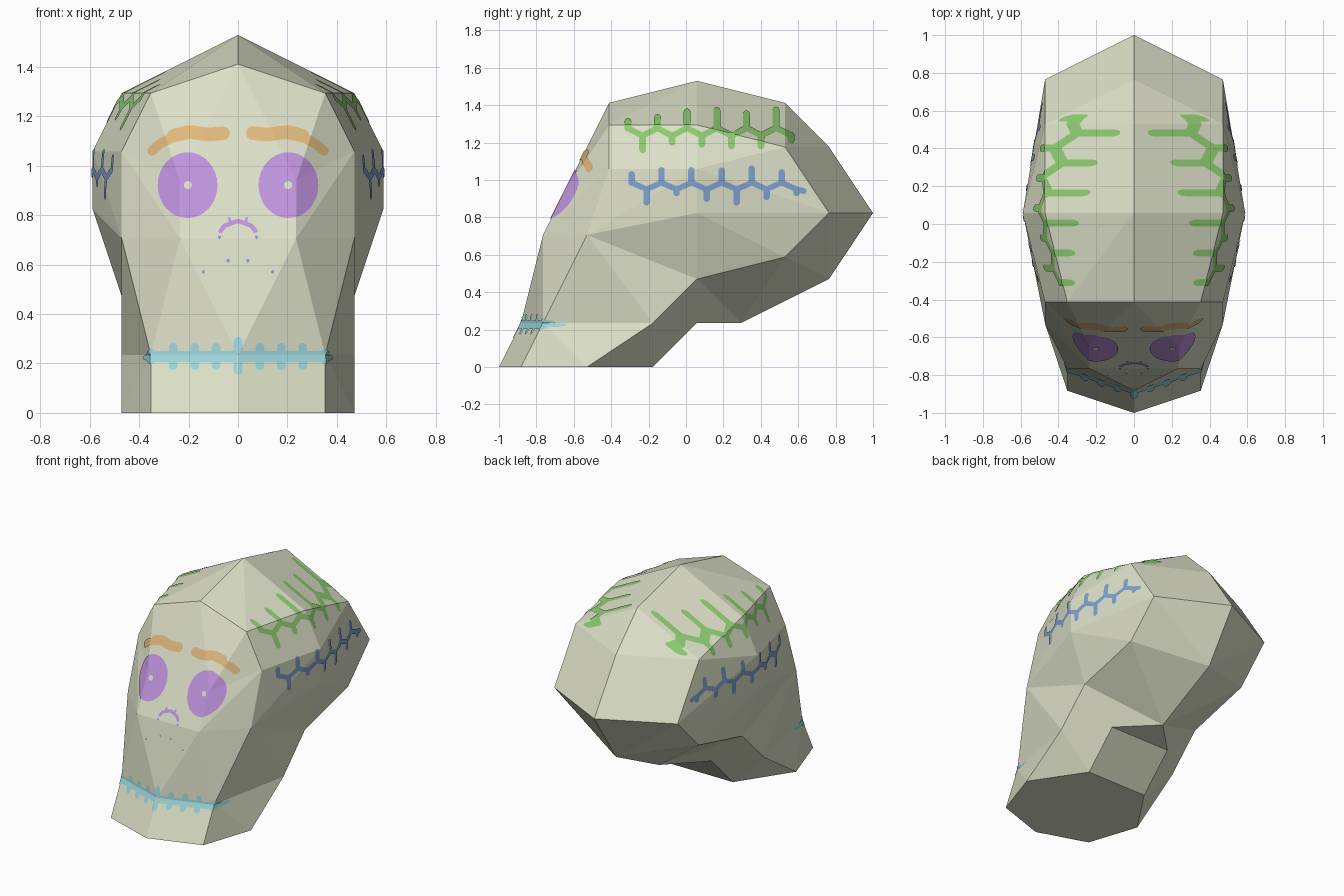
import bpy, bmesh, math
from mathutils import Vector
from mathutils.bvhtree import BVHTree

cube = bpy.data.objects.get("Cube")
if cube:
    bpy.data.objects.remove(cube, do_unlink=True)

UNIT = 2 / 17


def material(name, rgb):
    mat = bpy.data.materials.new(name)
    mat.use_nodes = True
    mat.diffuse_color = (*rgb, 1)
    mat.node_tree.nodes["Principled BSDF"].inputs["Base Color"].default_value = (*rgb, 1)
    return mat


BONE = material("pale bone", (.71, .735, .565))
PURPLE = material("soft purple", (.52, .29, .73))
GREEN = material("leaf green", (.26, .59, .16))
ORANGE = material("warm orange", (.74, .48, .20))
CYAN = material("light cyan", (.33, .66, .70))
BLUE = material("dusty blue", (.21, .35, .61))


def add_object(name, bm, mat):
    """Turn a half mesh into an object mirrored across the middle."""
    mesh = bpy.data.meshes.new(name)
    bm.to_mesh(mesh)
    mesh.materials.append(mat)
    obj = bpy.data.objects.new(name, mesh)
    bpy.context.collection.objects.link(obj)
    mirror = obj.modifiers.new("mirror", 'MIRROR')
    mirror.merge_threshold = .0005
    return obj


# Head: landmarks of the left half, in grid units (y counted from the chin)
points = {
    # middle line, from chin over the crown to the neck
    "a": (0, 0, 0), "b": (0, 1, 2), "c": (0, 2, 6), "d": (0, 5, 12),
    "e": (0, 9, 13), "f": (0, 13, 12), "g": (0, 15, 10), "h": (0, 17, 7),
    "i": (0, 15, 4), "j": (0, 11, 2), "k": (0, 9, 2), "l": (0, 7, 0),
    # cheek and eye, then the rim of the face from jaw to forehead
    "m": (2, 2, 6), "n": (2, 3, 8),
    "o": (3, 1, 0), "p": (3, 2, 2), "q": (4, 4, 6), "r": (4, 5, 9), "s": (3, 5, 11),
    # crown edge, widest points, back of the skull, jaw line
    "t": (4, 9, 11), "u": (4, 13, 10), "v": (5, 9, 9), "w": (5, 9, 7),
    "x": (4, 15, 7), "y": (4, 13, 5), "z": (4, 9, 4), "A": (4, 7, 2), "B": (4, 4, 0),
    # neck
    "C": (2, 7, 0), "D": (2, 9, 2),
}
regions = {
    "face": "aopb bpm pqm bmc cmnd mqr mrn nrs nsd",
    "side": "oBp pBA pAq qAz qzw qwv qvr rvts vut vwx vxu wyx wzy",
    "crown": "ste sed tufe ugf uxhg",
    "underside": "xiy xhi yij yjz zjD zDA BCA ACD CDkl Djk aoBCl",
}
head = bmesh.new()
verts = {n: head.verts.new((x * UNIT, y * UNIT - 1, z * UNIT)) for n, (x, y, z) in points.items()}
for region in regions.values():
    for corners in region.split():
        head.faces.new([verts[n] for n in corners])
bmesh.ops.recalc_face_normals(head, faces=head.faces)
if verts["h"].link_faces[0].normal.y < 0:
    bmesh.ops.reverse_faces(head, faces=head.faces)
head.normal_update()
add_object("head", head, BONE)
surface = BVHTree.FromBMesh(head)

FRONT = Vector((0, 1, 0))
SIDE = Vector((-1, 0, 0))


def place(d, u, v):
    return Vector((u, 0, v)) if d is FRONT else Vector((0, u, v))


def disc(bm, d, u, v, r, sides=12):
    ring = [bm.verts.new(place(d, u + r * math.cos(math.tau * i / sides),
                               v + r * math.sin(math.tau * i / sides))) for i in range(sides)]
    bm.faces.new(ring)


def stroke(bm, d, path, width):
    """Rounded brush line through 2D points."""
    r = width / 2
    for u, v in path:
        disc(bm, d, u, v, r)
    for (u0, v0), (u1, v1) in zip(path, path[1:]):
        length = math.hypot(u1 - u0, v1 - v0)
        du, dv = (v0 - v1) / length * r, (u1 - u0) / length * r
        quad = [(u0 + du, v0 + dv), (u1 + du, v1 + dv), (u1 - du, v1 - dv), (u0 - du, v0 - dv)]
        bm.faces.new([bm.verts.new(place(d, u, v)) for u, v in quad])


def plate(name, bm, d, mat):
    """Cut the flat shape along the head's creases and lay it on the surface."""
    def cut(co, no, clear=False):
        bmesh.ops.bisect_plane(bm, geom=bm.verts[:] + bm.edges[:] + bm.faces[:], dist=1e-6,
                               plane_co=co, plane_no=no, clear_inner=clear)
    if d is FRONT:
        cut((.0002, 0, 0), (1, 0, 0), True)
    for edge in head.edges:
        a, b = (v.co for v in edge.verts)
        normal = (b - a).cross(d)
        if normal.length > .01 and any(f.normal.dot(d) < -.01 for f in edge.link_faces):
            cut(a, normal.normalized())
    missed = []
    for v in bm.verts:
        hit, normal, _, _ = surface.ray_cast(v.co - 3 * d, d)
        if hit is None:
            missed.append(v)
        else:
            v.co = hit + normal * .004
    bmesh.ops.delete(bm, geom=missed, context='VERTS')
    bm.normal_update()
    bmesh.ops.reverse_faces(bm, faces=[f for f in bm.faces if f.normal.dot(d) > 0])
    add_object(name, bm, mat)


def paint(name, d, mat, strokes):
    bm = bmesh.new()
    for path, width in strokes:
        stroke(bm, d, path, width)
    plate(name, bm, d, mat)


def vine(start, step, low, high, tops, bottoms, width):
    """Zigzag stem with a stub at every bend, alternately up and down."""
    count = len(tops) + len(bottoms)
    stem = [(start + i * step, low if i % 2 else high) for i in range(count)]
    strokes = [(stem, width)]
    for i, (u, v) in enumerate(stem):
        tip = (bottoms if i % 2 else tops)[i // 2]
        strokes.append(([(u, v), (u, tip)], width * 1.15))
    return strokes


# Eyes: rings that leave a small pupil open
eye = bmesh.new()
rings = [[eye.verts.new((.203 + rx * math.cos(math.tau * i / 32), 0,
                         .92 + rz * math.sin(math.tau * i / 32))) for i in range(32)]
         for rx, rz in ((.12, .133), (.016, .016))]
for i in range(32):
    j = (i + 1) % 32
    eye.faces.new([rings[0][i], rings[0][j], rings[1][j], rings[1][i]])
plate("eyes", eye, FRONT, PURPLE)

# Brows, nose and small freckles
paint("brows", FRONT, ORANGE, [
    ([(.06, 1.13), (.12, 1.125), (.2, 1.135), (.26, 1.12)], .055),
    ([(.26, 1.115), (.31, 1.09), (.345, 1.06)], .04)])
paint("nose", FRONT, PURPLE, [
    ([(0, .775), (.03, .765), (.055, .755), (.07, .735)], .018),
    ([(.03, .765), (.035, .785)], .012)])
paint("freckles", FRONT, BLUE, [([(u, v)], .014) for u, v in
                                ((.075, .71), (.04, .615), (.14, .57))])

# Mouth: a band with teeth above and below
teeth = [([(0, .17), (0, .29)], .035)]
for i in range(1, 5):
    u = i * .087
    teeth.append(([(u, .19 if i < 4 else .215), (u, .265 if i < 4 else .24)], .036))
paint("mouth", FRONT, CYAN, [([(0, .227), (.34, .227)], .045),
                             ([(.34, .222), (.372, .222)], .02)] + teeth)

# Branching bands along the temples
paint("upper_vines", SIDE, GREEN, vine(
    -.31, .079, 1.235, 1.275,
    [1.31, 1.33, 1.36, 1.37, 1.35, 1.37], [1.16, 1.2, 1.19, 1.18, 1.18, 1.21], .032))
paint("lower_vines", SIDE, BLUE, vine(
    -.29, .08, .95, .985,
    [1.03, 1.05, 1.05, 1.05, 1.06, 1.04], [.88, .93, .9, .88, .91, .93], .03)
    + [([(.59, .95), (.63, .94)], .03)])
